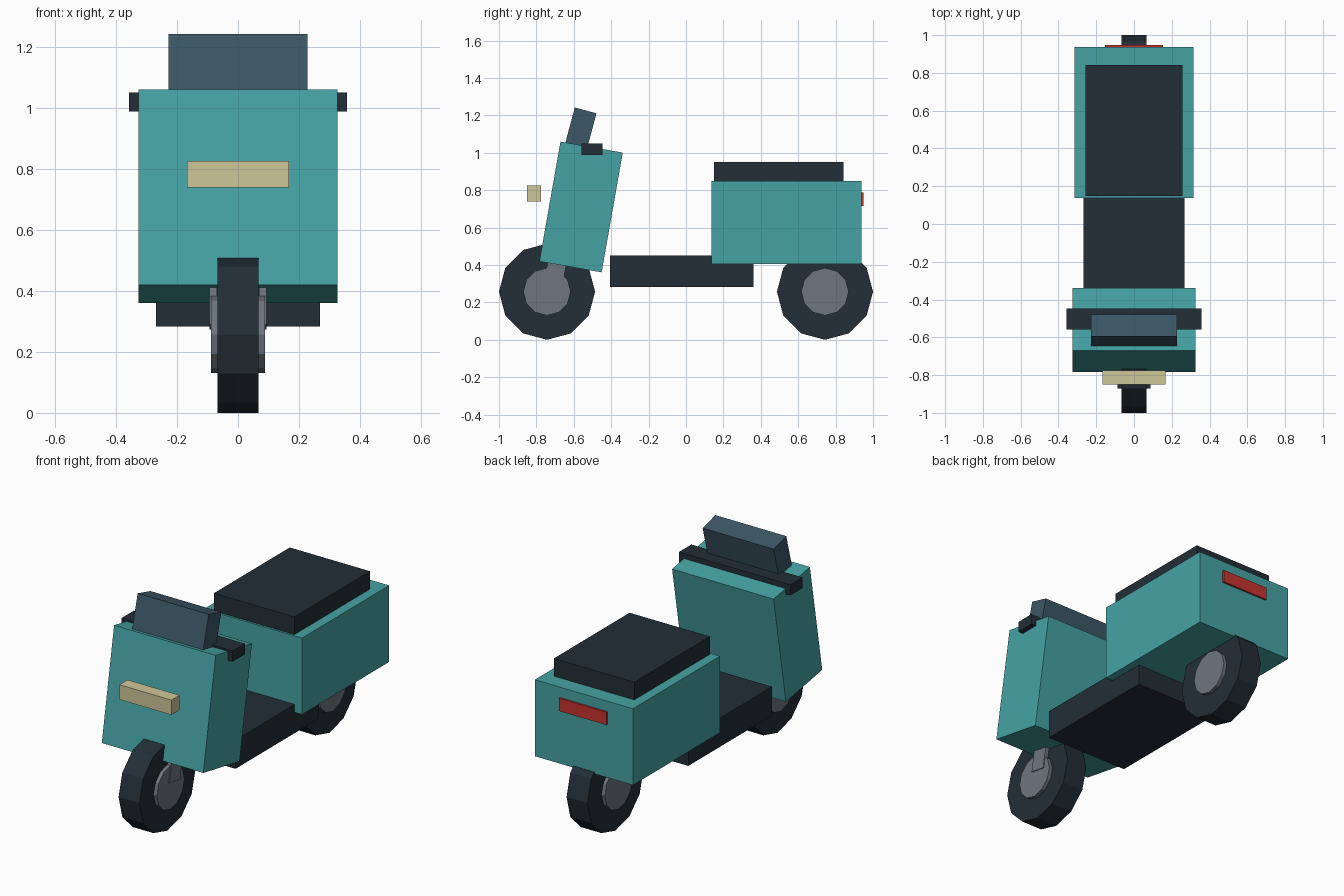
import bpy, bmesh, math
from mathutils import Matrix

if "Cube" in bpy.data.objects:
    bpy.data.objects.remove(bpy.data.objects["Cube"])


def material(name, rgb):
    m = bpy.data.materials.new(name)
    lin = [((c / 255 + 0.055) / 1.055) ** 2.4 for c in rgb]
    m.diffuse_color = (*lin, 1)
    m.use_nodes = True
    m.node_tree.nodes["Principled BSDF"].inputs["Base Color"].default_value = m.diffuse_color
    return m


teal = material("teal", (70, 163, 164))
dark = material("dark", (35, 46, 55))
glass = material("blue_grey", (60, 87, 102))
grey = material("grey", (110, 118, 128))
cream = material("cream", (206, 198, 152))
red = material("red", (198, 52, 47))


def finish(name, bm, mat):
    me = bpy.data.meshes.new(name)
    bm.to_mesh(me)
    bm.free()
    me.materials.append(mat)
    ob = bpy.data.objects.new(name, me)
    bpy.context.collection.objects.link(ob)


def box(name, centre, size, mat, lean=0):
    """Box with its top leaning back by `lean` degrees."""
    bm = bmesh.new()
    m = (Matrix.Translation(centre) @ Matrix.Rotation(math.radians(-lean), 4, 'X')
         @ Matrix.Diagonal((*size, 1)))
    bmesh.ops.create_cube(bm, size=1, matrix=m)
    finish(name, bm, mat)


def disc(name, y, z, radius, half_width, mat):
    """Twelve-sided disc with its axle along x."""
    bm = bmesh.new()
    m = Matrix.Translation((0, y, z)) @ Matrix.Rotation(math.pi / 2, 4, 'Y')
    bmesh.ops.create_cone(bm, cap_ends=True, segments=12, radius1=radius,
                          radius2=radius, depth=2 * half_width, matrix=m)
    finish(name, bm, mat)


# Wheels
for label, y in (("front", -0.743), ("rear", 0.743)):
    disc(label + "_tyre", y, 0.257, 0.257, 0.067, dark)
    disc(label + "_hub", y, 0.257, 0.127, 0.088, grey)

# Fork legs
for label, s in (("left", -1), ("right", 1)):
    box(label + "_fork_leg", (s * 0.081, -0.693, 0.39), (0.024, 0.10, 0.22), grey, 10)

# Front shield, windscreen, handlebar and headlight
box("front_shield", (0, -0.561, 0.71), (0.652, 0.338, 0.65), teal, 10)
box("windscreen", (0, -0.565, 1.12), (0.456, 0.12, 0.22), glass, 15)
box("handlebar", (0, -0.503, 1.019), (0.714, 0.112, 0.062), dark)
box("headlight", (0, -0.812, 0.782), (0.334, 0.075, 0.086), cream)

# Footboard, rear body, seat and tail light
box("footboard", (0, -0.022, 0.367), (0.536, 0.767, 0.167), dark)
box("rear_body", (0, 0.537, 0.626), (0.63, 0.80, 0.444), teal)
box("seat", (0, 0.496, 0.898), (0.516, 0.694, 0.106), dark)
box("tail_light", (0, 0.935, 0.751), (0.306, 0.026, 0.074), red)
